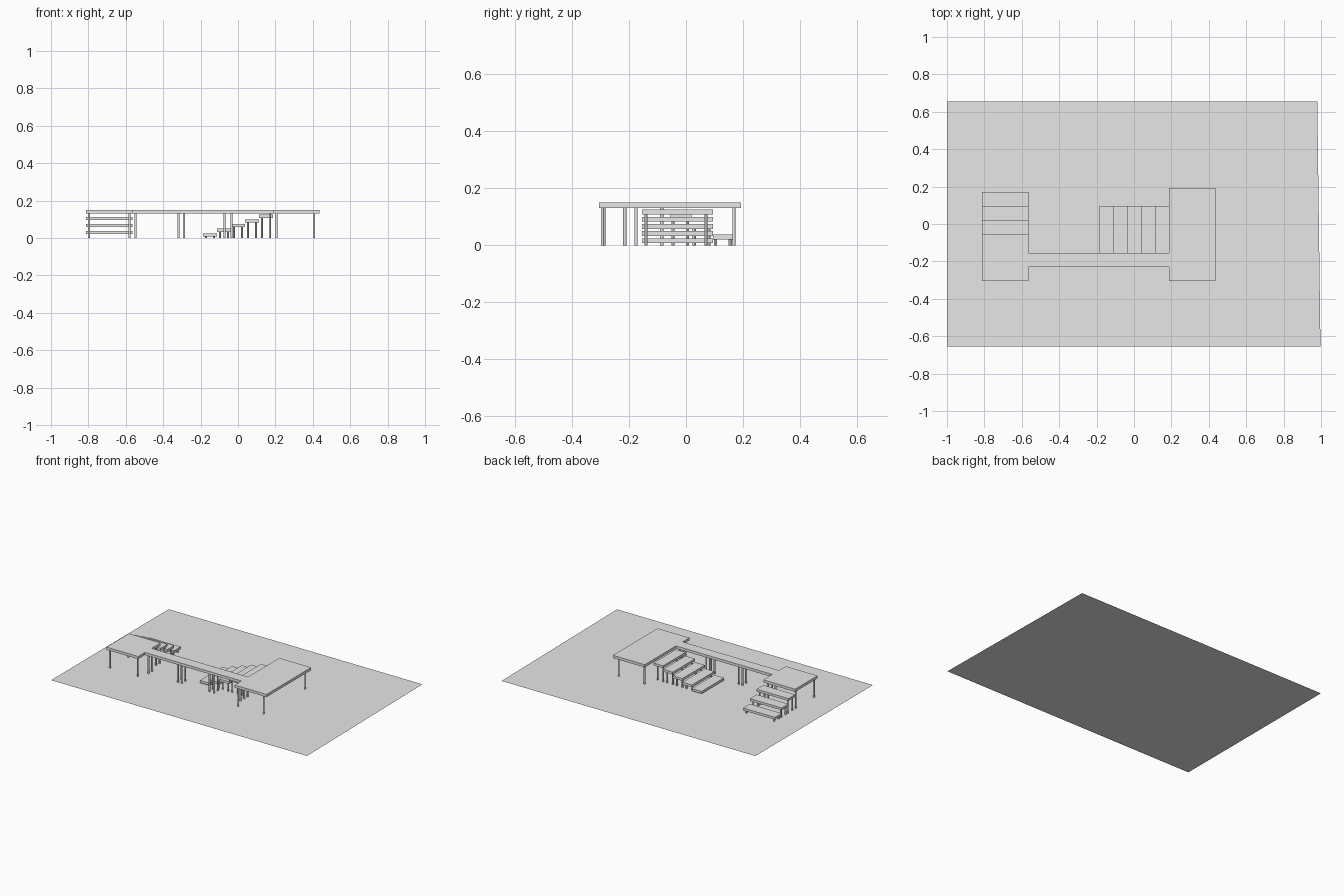
import bpy, bmesh

cube = bpy.data.objects.get("Cube")
if cube:
    bpy.data.objects.remove(cube, do_unlink=True)

grey = bpy.data.materials.new("plain_grey")
grey.use_nodes = True
colour = (0.8, 0.8, 0.8, 1)
grey.diffuse_color = colour
grey.node_tree.nodes["Principled BSDF"].inputs["Base Color"].default_value = colour


def prism(name, outline, top, thickness=0.0):
    """Flat outline at the given top height, extruded downward."""
    bm = bmesh.new()
    face = bm.faces.new([bm.verts.new((x, y, top)) for x, y in outline])
    if thickness:
        new = bmesh.ops.extrude_face_region(bm, geom=[face], use_keep_orig=True)["geom"]
        moved = [g for g in new if isinstance(g, bmesh.types.BMVert)]
        bmesh.ops.translate(bm, verts=moved, vec=(0, 0, -thickness))
        bmesh.ops.recalc_face_normals(bm, faces=bm.faces[:])
    mesh = bpy.data.meshes.new(name)
    bm.to_mesh(mesh)
    bm.free()
    mesh.materials.append(grey)
    obj = bpy.data.objects.new(name, mesh)
    bpy.context.collection.objects.link(obj)


def slab(name, x0, x1, y0, y1, top):
    prism(name, [(x0, y0), (x1, y0), (x1, y1), (x0, y1)], top, STEP)


def posts(name, xs, ys, height):
    """Round posts on every crossing of xs and ys."""
    for x in xs:
        for y in ys:
            bpy.ops.mesh.primitive_cylinder_add(
                vertices=12, radius=0.0055, depth=height, location=(x, y, height / 2))
            obj = bpy.context.object
            obj.name = name
            obj.data.materials.append(grey)
            bpy.ops.object.shade_smooth_by_angle()


STEP = 0.017
DECK = 0.019
TOP = 0.15
TREAD = 0.075

# Ground sheet
prism("ground", [(-1, -0.655), (0.997, -0.655), (0.98, 0.655), (-1, 0.655)], 0)

# Deck: two platforms joined by a walkway
left, inner_left, inner_right, right = -0.813, -0.565, 0.187, 0.436
front, walk_front, walk_back = -0.305, -0.23, -0.155
prism("deck", [
    (left, front), (inner_left, front), (inner_left, walk_front),
    (inner_right, walk_front), (inner_right, front), (right, front),
    (right, 0.193), (inner_right, 0.193), (inner_right, walk_back),
    (inner_left, walk_back), (inner_left, -0.055), (left, -0.055)], TOP, DECK)

# Deck posts
under = TOP - DECK
posts("small_platform_post", (-0.797, -0.58), (-0.288, -0.085), under)
posts("large_platform_post", (0.206, 0.406), (-0.293, 0.168), under)
posts("walkway_post", (-0.548, -0.318, -0.289, -0.072, -0.035, 0.17),
      (-0.215, -0.175), under)

# Back stairs off the small platform
for i in range(3):
    y = -0.055 + i * TREAD
    top = TOP * (3 - i) / 4
    slab("back_step", left, inner_left, y, y + TREAD, top)
    posts("back_step_post", (-0.797, -0.58), (y + 0.009, y + 0.06), top - STEP)

# Side stairs climbing to the large platform
for i in range(5):
    x = inner_right - (i + 1) * TREAD
    top = TOP * (5 - i) / 6
    slab("side_step", x, x + TREAD, walk_back, 0.095, top)
    posts("side_step_post", (x + 0.016, x + 0.06), (-0.14, 0.07), top - STEP)
